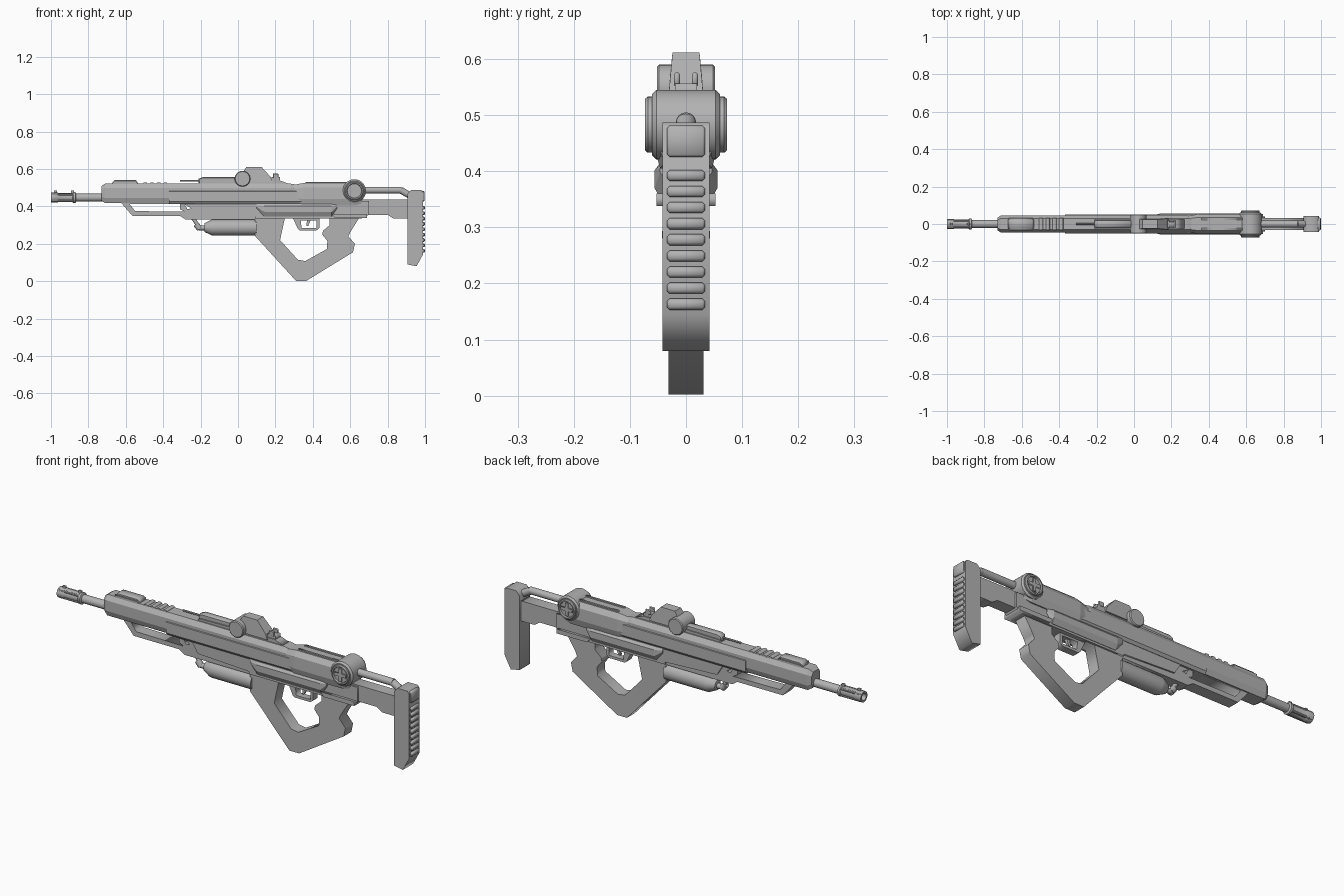
import bpy, bmesh, math
from mathutils import Vector

metal = bpy.data.materials.new("plain grey")
metal.diffuse_color = (0.45, 0.45, 0.45, 1)


def add(name, mesh, smooth=False):
    ob = bpy.data.objects.new(name, mesh)
    bpy.context.collection.objects.link(ob)
    mesh.materials.clear()
    mesh.materials.append(metal)
    if smooth:
        bpy.context.view_layer.objects.active = ob
        ob.select_set(True)
        bpy.ops.object.shade_smooth_by_angle(angle=math.radians(35))
        ob.select_set(False)
    return ob


def plate(name, outer, half, holes=(), y=0, bevel=0):
    """Side profile in x/z, with optional holes, extruded across y."""
    cu = bpy.data.curves.new(name, 'CURVE')
    cu.dimensions, cu.fill_mode = '2D', 'BOTH'
    cu.extrude, cu.bevel_depth, cu.offset, cu.bevel_resolution = half - bevel, bevel, -bevel, 0
    for loop in (outer, *holes):
        sp = cu.splines.new('POLY')
        sp.points.add(len(loop) - 1)
        for p, (x, z) in zip(sp.points, loop):
            p.co = (x, z, 0, 1)
        sp.use_cyclic_u = True
    tmp = bpy.data.objects.new(name + "_tmp", cu)
    bpy.context.collection.objects.link(tmp)
    dg = bpy.context.evaluated_depsgraph_get()
    me = bpy.data.meshes.new_from_object(tmp.evaluated_get(dg))
    bpy.data.objects.remove(tmp)
    for v in me.vertices:
        a, b, c = v.co
        v.co = (a, y - c, b)
    bm = bmesh.new()
    bm.from_mesh(me)
    bmesh.ops.remove_doubles(bm, verts=bm.verts, dist=1e-5)
    bmesh.ops.recalc_face_normals(bm, faces=bm.faces)
    bm.to_mesh(me)
    bm.free()
    return add(name, me)


def loft(name, rings, smooth=False):
    """Skin a list of equal rings of points and cap both ends."""
    bm = bmesh.new()
    vs = [[bm.verts.new(p) for p in r] for r in rings]
    n = len(vs[0])
    for a, b in zip(vs, vs[1:]):
        for i in range(n):
            bm.faces.new((a[i], a[(i + 1) % n], b[(i + 1) % n], b[i]))
    bm.faces.new(vs[0])
    bm.faces.new(vs[-1])
    bmesh.ops.recalc_face_normals(bm, faces=bm.faces)
    me = bpy.data.meshes.new(name)
    bm.to_mesh(me)
    bm.free()
    return add(name, me, smooth)


def turned(name, centre, axis, stations, n=32):
    """Round part: stations are (distance along axis, radius)."""
    ax = Vector(axis).normalized()
    u = ax.orthogonal().normalized()
    w = ax.cross(u)
    c = Vector(centre)
    return loft(name, [[c + ax * d + (u * math.cos(t) + w * math.sin(t)) * r
                        for t in [math.tau * i / n for i in range(n)]]
                       for d, r in stations], True)


def rod(name, a, b, r, n=16):
    d = Vector(b) - Vector(a)
    return turned(name, a, d, [(0, r), (d.length, r)], n)


def box(name, x0, x1, y0, y1, z0, z1, bevel=0):
    ob = plate(name, [(x0, z0), (x1, z0), (x1, z1), (x0, z1)], (y1 - y0) / 2, y=(y0 + y1) / 2)
    if bevel:
        m = ob.modifiers.new("bevel", 'BEVEL')
        m.width, m.segments = bevel, 1
    return ob


def section(x, pts, k=1.0, zc=0.47):
    """Symmetric y/z cross-section at x from its right half, top to bottom."""
    full = [(y, z) for y, z in pts] + [(-y, z) for y, z in reversed(pts)]
    return [(x, y * k, zc + (z - zc) * k) for y, z in full]


# barrel and slotted muzzle
BZ = 0.447
rod("barrel", (-0.9, 0, BZ), (-0.7, 0, BZ), 0.021, 24)
turned("muzzle", (-1, 0, BZ), (1, 0, 0),
       [(0.03, 0.012), (0, 0.018), (0, 0.027), (0.035, 0.027), (0.04, 0.024), (0.115, 0.024),
        (0.12, 0.029), (0.13, 0.029), (0.135, 0.021)], 24)
for i in range(4):
    t = math.pi / 4 + i * math.pi / 2
    dy, dz = 0.023 * math.cos(t), 0.023 * math.sin(t)
    rod("muzzle_rib", (-0.995, dy, BZ + dz), (-0.87, dy, BZ + dz), 0.006, 8)
for x in (-0.975, -0.885):
    box("muzzle_post", x - 0.008, x + 0.008, -0.005, 0.005, BZ, 0.484)

# long upper housing with chamfered section
upper = [(0.03, 0.522), (0.046, 0.498), (0.046, 0.445), (0.036, 0.418)]
loft("upper_housing", [section(-0.73, upper, 0.75), section(-0.71, upper), section(0.28, upper),
                       section(0.34, upper, 0.8)])
loft("housing_side_band", [section(x, [(0.04, 0.485), (0.05, 0.48), (0.05, 0.425), (0.04, 0.412)])
                           for x in (-0.37, 0.36)])
plate("front_top_rail", [(-0.68, 0.515), (-0.66, 0.54), (-0.545, 0.54), (-0.53, 0.515)], 0.025, bevel=0.003)
for s in (-1, 1):
    box("front_rail_edge", -0.67, -0.54, s * 0.028 - 0.004, s * 0.028 + 0.004, 0.51, 0.53)
for i in range(4):
    x = -0.5 + i * 0.036
    plate("top_serration", [(x - 0.012, 0.515), (x - 0.004, 0.528), (x + 0.012, 0.528), (x + 0.016, 0.515)], 0.032)

# open guard under the housing
plate("lower_guard",
      [(-0.63, 0.425), (-0.565, 0.35), (-0.31, 0.35), (-0.28, 0.33), (0.12, 0.33), (0.12, 0.425)], 0.03,
      [[(-0.58, 0.414), (-0.31, 0.414), (-0.31, 0.385), (-0.285, 0.372), (-0.55, 0.375)],
       [(-0.285, 0.41), (-0.25, 0.39), (-0.27, 0.385)]])
plate("lower_guard_cheek", [(-0.24, 0.425), (-0.2, 0.36), (0.12, 0.345), (0.12, 0.425)], 0.038)

# canister with feed pipe
turned("canister", (0, 0, 0.287), (1, 0, 0),
       [(-0.18, 0.018), (-0.178, 0.024), (-0.14, 0.042), (-0.13, 0.043), (0.1, 0.043)])
rod("feed_pipe", (-0.25, 0, 0.35), (-0.205, 0, 0.285), 0.01)
rod("feed_pipe_elbow", (-0.21, 0, 0.285), (-0.17, 0, 0.285), 0.013)
rod("feed_collar", (-0.225, 0, 0.305), (-0.205, 0, 0.28), 0.016)

# receiver, side rails, rear housing
plate("receiver", [(0.09, 0.43), (0.09, 0.335), (0.66, 0.335), (0.7, 0.355), (0.7, 0.43)], 0.04)
loft("side_rails", [section(0.10, [(0.042, 0.415), (0.046, 0.405), (0.046, 0.398), (0.04, 0.39)]),
                    section(0.14, [(0.046, 0.415), (0.056, 0.402), (0.056, 0.37), (0.042, 0.345)]),
                    section(0.50, [(0.046, 0.415), (0.056, 0.402), (0.056, 0.37), (0.042, 0.345)]),
                    section(0.53, [(0.042, 0.415), (0.046, 0.405), (0.046, 0.398), (0.04, 0.39)])])
plate("receiver_foot", [(0.5, 0.36), (0.52, 0.338), (0.69, 0.338), (0.69, 0.36)], 0.053)
rear = [(0.036, 0.525), (0.054, 0.5), (0.056, 0.44), (0.046, 0.405)]
loft("rear_housing", [section(0.29, rear, 0.8), section(0.35, rear), section(0.62, rear), section(0.66, rear, 0.85)])
for s in (-1, 1):
    box("rear_top_rib", 0.36, 0.58, s * 0.026 - 0.005, s * 0.026 + 0.005, 0.515, 0.531)

# round drum with crossed end caps
DC = (0.622, 0, 0.483)
turned("drum", DC, (0, 1, 0), [(-0.061, 0.054), (-0.053, 0.062), (0.053, 0.062), (0.061, 0.054)], 40)
for s in (-1, 1):
    turned("drum_cap", DC, (0, s, 0), [(0.055, 0.05), (0.068, 0.05), (0.073, 0.046), (0.073, 0.04), (0.064, 0.038)], 40)
    a, b = 0.008, 0.032
    plate("cap_cross", [(DC[0] + x, DC[2] + z) for x, z in
                        [(-a, -b), (a, -b), (a, -a), (b, -a), (b, a), (a, a),
                         (a, b), (-a, b), (-a, a), (-b, a), (-b, -a), (-a, -a)]], 0.004, y=s * 0.067)

# closed grip loop and trigger guard
plate("grip_loop",
      [(0.09, 0.35), (0.09, 0.243), (0.31, 0.002), (0.365, 0.002), (0.615, 0.155), (0.625, 0.2),
       (0.59, 0.24), (0.6, 0.262), (0.655, 0.35)], 0.031,
      [[(0.25, 0.335), (0.225, 0.22), (0.32, 0.115), (0.36, 0.108), (0.475, 0.172), (0.478, 0.215),
        (0.45, 0.25), (0.455, 0.27), (0.49, 0.3), (0.49, 0.335)]])
plate("trigger_guard", [(0.29, 0.345), (0.32, 0.28), (0.33, 0.272), (0.42, 0.272), (0.435, 0.285), (0.435, 0.345)],
      0.018, [[(0.335, 0.325), (0.34, 0.285), (0.42, 0.285), (0.42, 0.325)]])
plate("trigger", [(0.37, 0.33), (0.365, 0.295), (0.375, 0.295), (0.39, 0.33)], 0.007)

# stock arm, upper rod, butt and ridged pad
plate("stock_arm", [(0.64, 0.437), (0.92, 0.437), (0.92, 0.335), (0.83, 0.335), (0.8, 0.355), (0.64, 0.355)], 0.031)
rod("stock_rod", (0.64, 0, 0.487), (0.875, 0, 0.487), 0.018)
rod("stock_rod_bend", (0.87, 0, 0.487), (0.925, 0, 0.455), 0.018)
plate("butt", [(0.905, 0.465), (0.925, 0.487), (0.98, 0.487), (0.99, 0.475), (0.99, 0.145), (0.955, 0.08), (0.905, 0.09)],
      0.042)
for i in range(9):
    z = 0.163 + i * 0.0287
    box("pad_ridge", 0.98, 1.0, -0.034, 0.034, z - 0.01, z + 0.01, 0.005)
box("pad_top_block", 0.97, 0.998, -0.034, 0.034, 0.425, 0.482, 0.005)

# scope, side knob, rod and rear sight
plate("scope_base", [(-0.22, 0.515), (-0.2, 0.532), (0.22, 0.54), (0.28, 0.518)], 0.024)
plate("scope_front", [(-0.21, 0.525), (-0.21, 0.548), (-0.19, 0.556), (0.03, 0.556), (0.03, 0.525)], 0.018, bevel=0.004)
rod("scope_rod", (-0.31, 0, 0.537), (-0.2, 0, 0.537), 0.005, 8)
loft("scope_hood", [[(x, sy * w, z) for x, z, w in
                     [(0.0, 0.53, 0.031), (0.015, 0.565, 0.029), (0.045, 0.612, 0.024),
                      (0.125, 0.612, 0.024), (0.175, 0.557, 0.029), (0.185, 0.53, 0.031)]] for sy in (-1, 1)])
turned("scope_knob", (0.024, 0, 0.548), (0, 1, 0),
       [(-0.052, 0.038), (-0.048, 0.042), (0.048, 0.042), (0.052, 0.038)])
box("rear_sight_base", 0.18, 0.225, -0.02, 0.02, 0.53, 0.556)
for s in (-1, 1):
    box("rear_sight_ear", 0.186, 0.216, s * 0.016 - 0.005, s * 0.016 + 0.005, 0.55, 0.576, 0.003)
